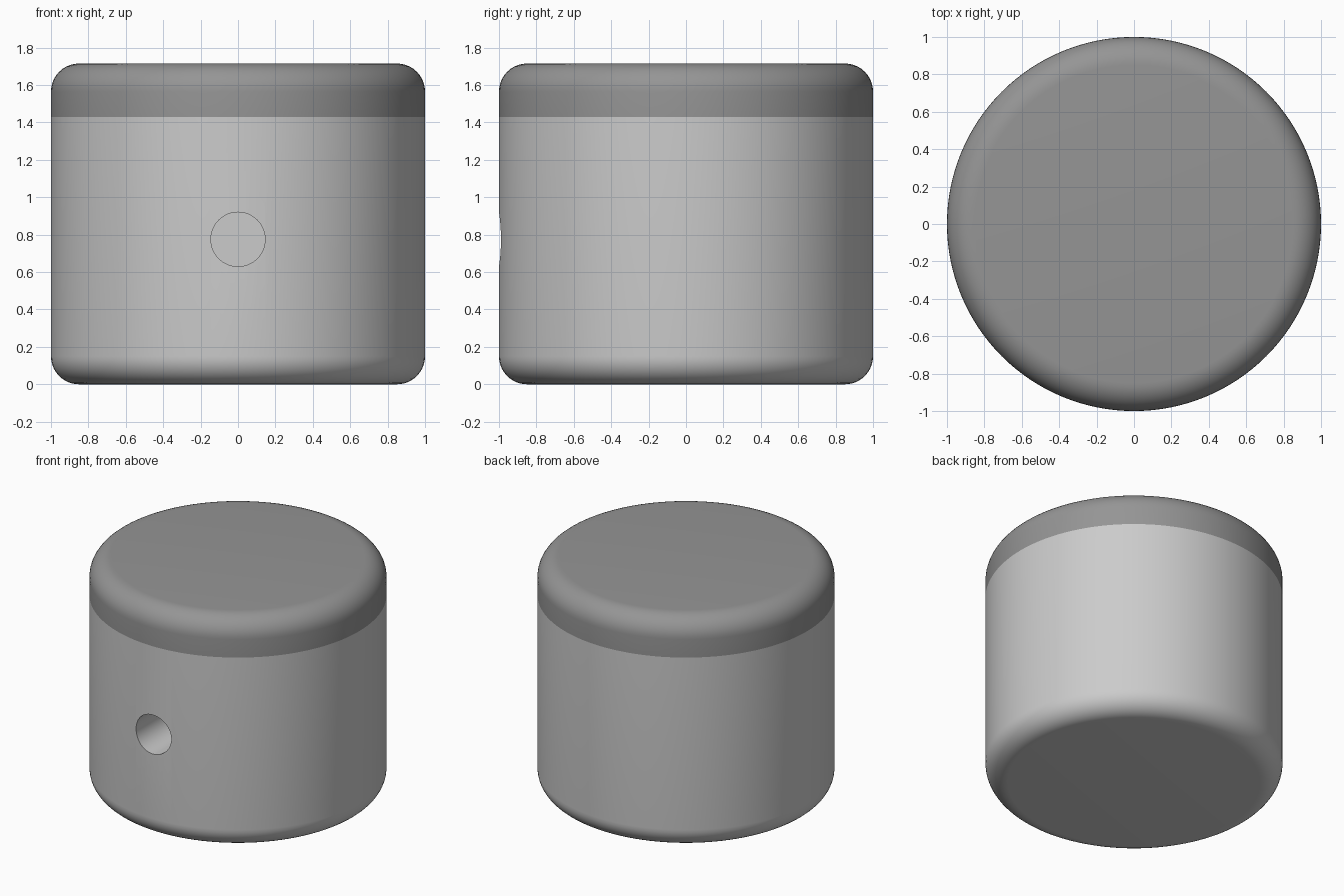
import bpy, bmesh
from math import sin, cos, pi

if "Cube" in bpy.data.objects:
    bpy.data.objects.remove(bpy.data.objects["Cube"])

R, H, SEAM, FILLET, SIDES = 1.0, 1.715, 1.43, 0.15, 128


def corner(z_centre, start, steps=10):
    """Quarter-round profile points (radius, z) on the outer rim."""
    return [(R - FILLET + FILLET * cos(start + pi / 2 * i / steps),
             z_centre + FILLET * sin(start + pi / 2 * i / steps))
            for i in range(steps + 1)]


def lathe(name, profile):
    """Closed solid of revolution, flat caps at both ends of the profile."""
    bm = bmesh.new()
    rings = [[bm.verts.new((r * cos(2 * pi * k / SIDES), r * sin(2 * pi * k / SIDES), z))
              for k in range(SIDES)] for r, z in profile]
    for a, b in zip(rings, rings[1:]):
        for k in range(SIDES):
            n = (k + 1) % SIDES
            bm.faces.new((a[k], a[n], b[n], b[k]))
    bm.faces.new(rings[0][::-1])
    bm.faces.new(rings[-1])
    mesh = bpy.data.meshes.new(name)
    bm.to_mesh(mesh)
    bm.free()
    obj = bpy.data.objects.new(name, mesh)
    bpy.context.collection.objects.link(obj)
    return obj


def smooth(obj):
    bpy.ops.object.select_all(action='DESELECT')
    obj.select_set(True)
    bpy.context.view_layer.objects.active = obj
    bpy.ops.object.shade_smooth_by_angle(angle=pi / 6)


# Body with rounded bottom rim, lid with rounded top rim
body = lathe("body", corner(FILLET, -pi / 2) + [(R, SEAM)])
lid = lathe("lid", [(R, SEAM)] + corner(H - FILLET, 0))

# Round blind hole in the front of the body
bpy.ops.mesh.primitive_cylinder_add(vertices=64, radius=0.145, depth=1.0,
                                    location=(0, -1.0, 0.775), rotation=(pi / 2, 0, 0))
cutter = bpy.context.object
cutter.name = "hole_cutter"
hole = body.modifiers.new("front_hole", 'BOOLEAN')
hole.operation = 'DIFFERENCE'
hole.solver = 'EXACT'
hole.object = cutter
bpy.context.view_layer.objects.active = body
body.select_set(True)
bpy.ops.object.modifier_apply(modifier=hole.name)
bpy.data.objects.remove(cutter)

smooth(body)
smooth(lid)

# Darker grey lid
dark = bpy.data.materials.new("dark_grey")
dark.diffuse_color = (0.3, 0.3, 0.3, 1)
dark.use_nodes = True
dark.node_tree.nodes["Principled BSDF"].inputs["Base Color"].default_value = dark.diffuse_color
lid.data.materials.append(dark)
